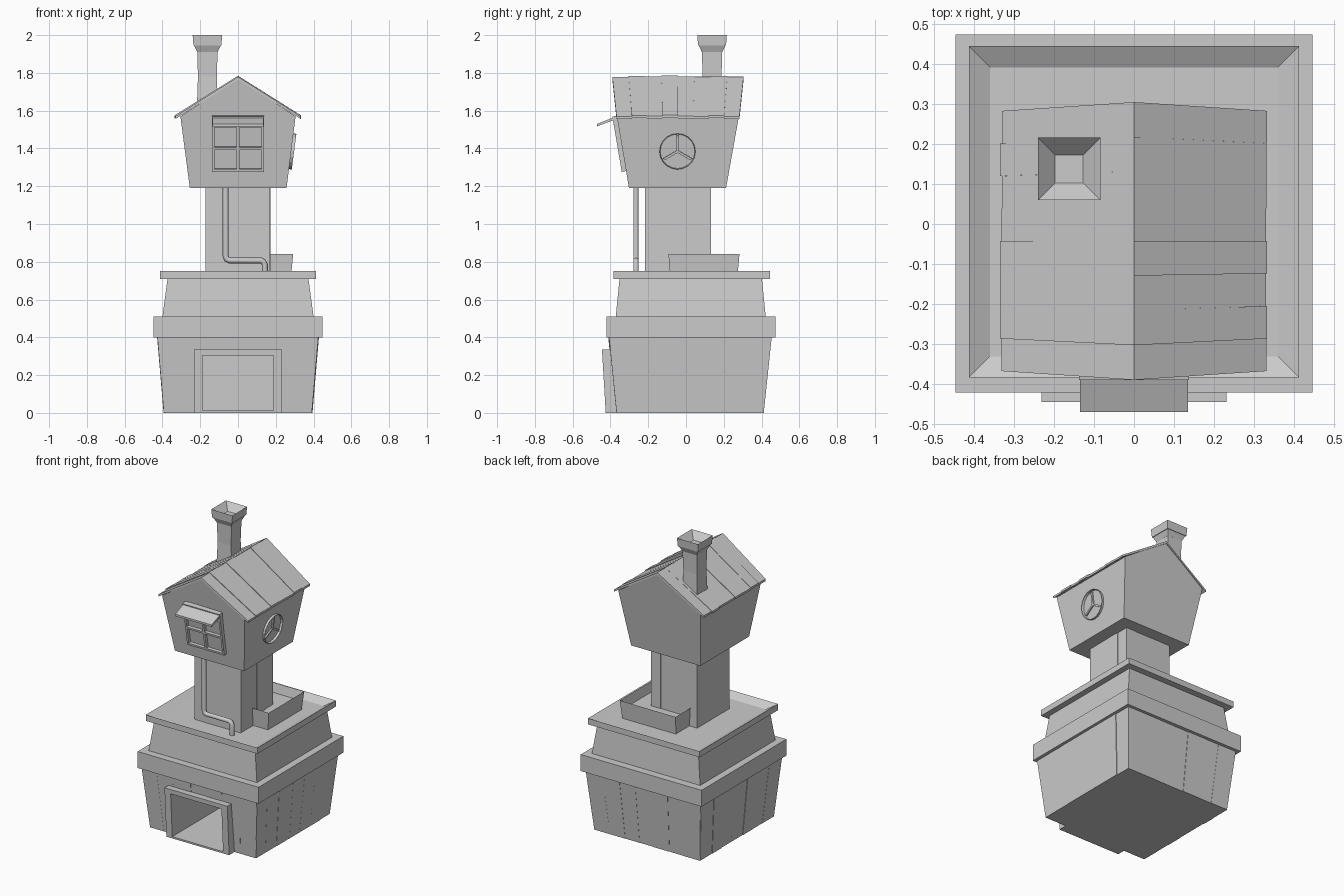
import bpy, bmesh, math, random
from mathutils import Matrix, Vector

random.seed(4)
if "Cube" in bpy.data.objects:
    bpy.data.objects.remove(bpy.data.objects["Cube"])

grey = bpy.data.materials.new("plain_grey")
grey.use_nodes = True
COLOUR = (0.6, 0.6, 0.6, 1)
grey.diffuse_color = COLOUR
grey.node_tree.nodes["Principled BSDF"].inputs["Base Color"].default_value = COLOUR


def finish(name, bm, matrix=None):
    if matrix:
        bm.transform(matrix)
    bmesh.ops.recalc_face_normals(bm, faces=bm.faces)
    mesh = bpy.data.meshes.new(name)
    bm.to_mesh(mesh)
    bm.free()
    mesh.materials.append(grey)
    obj = bpy.data.objects.new(name, mesh)
    bpy.context.collection.objects.link(obj)
    return obj


def corners(rect, z):
    x0, x1, y0, y1 = rect
    return [Vector(p) for p in ((x0, y0, z), (x1, y0, z), (x1, y1, z), (x0, y1, z))]


def add_hexa(bm, low, high):
    """Closed solid between two four-cornered rings; returns its top face."""
    a = [bm.verts.new(p) for p in low]
    b = [bm.verts.new(p) for p in high]
    bm.faces.new(a[::-1])
    for i in range(4):
        j = (i + 1) % 4
        bm.faces.new((a[i], a[j], b[j], b[i]))
    return bm.faces.new(b)


def sink(bm, face, rim, depth, direction=Vector((0, 0, -1))):
    """Inset a cap and push it in to hollow the solid."""
    bm.normal_update()
    bmesh.ops.inset_region(bm, faces=[face], thickness=rim, use_even_offset=True)
    bmesh.ops.translate(bm, verts=face.verts[:], vec=direction * depth)


def block(name, low, z0, z1, high=None, rim=0, depth=0, matrix=None):
    bm = bmesh.new()
    top = add_hexa(bm, corners(low, z0), corners(high or low, z1))
    if rim:
        sink(bm, top, rim, depth)
    return finish(name, bm, matrix)


def boards(name, low, z0, high, z1, count):
    """Uneven upright boards around a tapered tower."""
    bm = bmesh.new()
    a, b = corners(low, z0), corners(high, z1)
    for s in range(4):
        e = (s + 1) % 4
        along = (a[e] - a[s]).normalized()
        out = Vector((along.y, -along.x, 0))
        cuts = [0] + [(i + random.uniform(-.15, .15)) / count for i in range(1, count)] + [1]
        for t0, t1 in zip(cuts, cuts[1:]):
            push = out * random.uniform(0, .005)
            back = out * -.012
            p0, p1 = a[s].lerp(a[e], t0), a[s].lerp(a[e], t1)
            q0, q1 = b[s].lerp(b[e], t0), b[s].lerp(b[e], t1)
            add_hexa(bm, (p0 + push, p1 + push, p1 + back, p0 + back),
                     (q0 + push, q1 + push, q1 + back, q0 + back))
    return finish(name, bm)


def carve(cutter, targets):
    """Cut a shape out of several parts, then discard the cutter."""
    cutter.hide_render = True
    for obj in targets:
        mod = obj.modifiers.new("opening", 'BOOLEAN')
        mod.object, mod.operation, mod.solver = cutter, 'DIFFERENCE', 'EXACT'
        mod.use_self = True
    bpy.context.view_layer.update()
    graph = bpy.context.evaluated_depsgraph_get()
    for obj in targets:
        mesh = bpy.data.meshes.new_from_object(obj.evaluated_get(graph))
        obj.modifiers.clear()
        obj.data = mesh
    bpy.data.objects.remove(cutter)


# Base with boarded walls and a deep doorway
base_low, base_high = (-.39, .39, -.367, .407), (-.425, .425, -.408, .45)
shrink = lambda r, d: (r[0] + d, r[1] - d, r[2] + d, r[3] - d)
core = block("base_core", shrink(base_low, .004), 0, .41, shrink(base_high, .004))
cladding = boards("base_boards", base_low, 0, base_high, .41, 7)
frame = block("door_frame", (-.232, .232, -.425, -.35), 0, .335, (-.232, .232, -.445, -.35))
carve(block("door_cutter", (-.188, .188, -.6, .33), .012, .305), [core, cladding, frame])

# Stepped ledges and sunken deck
block("lower_ledge", (-.447, .447, -.421, .474), .40, .51)
block("upper_tier", (-.4, .4, -.372, .422), .51, .71, (-.373, .373, -.352, .402))
block("deck", (-.413, .413, -.384, .445), .71, .75, rim=.053, depth=.03)

# Boarded column
column = (-.168, .168, -.213, .128)
block("column_core", shrink(column, .004), .715, 1.2)
boards("column_boards", column, .715, column, 1.2, 4)

# Planter wrapping the column corner
block("planter", (-.115, .28, -.083, .272), .718, .84, (-.122, .292, -.093, .283), rim=.014, depth=.06)

# Drain pipe
curve = bpy.data.curves.new("drain_pipe", 'CURVE')
curve.dimensions = '3D'
curve.bevel_depth, curve.bevel_resolution, curve.use_fill_caps = .016, 1, True
path = [(-.065, 1.2), (-.065, .83), (-.06, .814), (-.045, .807),
        (.12, .807), (.135, .8), (.142, .785), (.142, .718)]
spline = curve.splines.new('POLY')
spline.points.add(len(path) - 1)
for point, (x, z) in zip(spline.points, path):
    point.co = (x, -.265, z, 1)
curve.materials.append(grey)
bpy.context.collection.objects.link(bpy.data.objects.new("drain_pipe", curve))

# House: flared walls with gables
bm = bmesh.new()
low = [bm.verts.new(p) for p in corners((-.255, .257, -.302, .212), 1.19)]
eave = [bm.verts.new(p) for p in corners((-.305, .305, -.366, .28), 1.57)]
ridge = [bm.verts.new((0, y, 1.77)) for y in (-.386, .3)]
bm.faces.new(low[::-1])
for i in (1, 3):
    j = (i + 1) % 4
    bm.faces.new((low[i], low[j], eave[j], eave[i]))
bm.faces.new((low[0], low[1], eave[1], ridge[0], eave[0]))
bm.faces.new((low[2], low[3], eave[3], ridge[1], eave[2]))
bm.faces.new((eave[1], eave[2], ridge[1], ridge[0]))
bm.faces.new((eave[3], eave[0], ridge[0], ridge[1]))
house = finish("house_walls", bm)

# Roof boards on both slopes
bm = bmesh.new()
COUNT = 8
for side in (-1, 1):
    for i in range(COUNT):
        t0, t1 = i / COUNT, (i + 1) / COUNT
        lift = random.uniform(-.003, .003)
        reach = .333 + random.uniform(-.003, .003)
        row = lambda x, z, y0, y1: [Vector((x, y0 + (y1 - y0) * t, z + lift)) for t in (t0, t1)]
        top = row(0, 1.782, -.39, .305)
        end = row(side * reach, 1.573, -.368, .283)
        ring = [top[0], top[1], end[1], end[0]]
        add_hexa(bm, [p - Vector((0, 0, .014)) for p in ring], ring)
finish("roof", bm)

# Chimney
cx, cy = -.162, .138
square = lambda h: (cx - h, cx + h, cy - h, cy + h)
block("chimney_foot", square(.058), 1.55, 1.78, square(.05))
block("chimney_shaft", square(.05), 1.78, 1.92, square(.054))
block("chimney_collar", square(.054), 1.91, 1.945, square(.07))
block("chimney_cap", square(.074), 1.945, 2.0, square(.078), rim=.043, depth=.045)

# Front window, tilted with the wall
tilt = Matrix.Translation((0, -.342, 1.43)) @ Matrix.Rotation(.168, 4, 'X')
bars = bmesh.new()
for x0, x1, z0, z1 in ((-.137, -.124, -.152, .145), (.124, .137, -.152, .145), (-.007, .007, -.14, .09),
                       (-.124, .124, -.152, -.138), (-.124, .124, -.034, -.02),
                       (-.124, .124, .085, .145)):
    add_hexa(bars, corners((x0, x1, -.024, .01), z0), corners((x0, x1, -.024, .01), z1))
finish("window_frame", bars, tilt)
block("window_panes", (-.13, .13, -.005, .01), -.145, .1, matrix=tilt)

# Awning over the front window
bm = bmesh.new()
side_view = [(-.365, 1.572), (-.47, 1.53), (-.47, 1.517), (-.365, 1.557)]
add_hexa(bm, [(-.135, y, z) for y, z in side_view], [(.135, y, z) for y, z in side_view])
finish("awning", bm)

# Round side window: hollow rim with three spokes
lean = Matrix.Translation((.281, -.045, 1.385)) @ Matrix.Rotation(math.pi / 2 + .131, 4, 'Y')


def disc(name, radius, z0, z1, rim=0, depth=0):
    bm = bmesh.new()
    bmesh.ops.create_cone(bm, cap_ends=True, segments=20, radius1=radius, radius2=radius,
                          depth=z1 - z0, matrix=Matrix.Translation((0, 0, (z0 + z1) / 2)))
    if rim:
        cap = max(bm.faces, key=lambda f: f.calc_center_median().z)
        sink(bm, cap, rim, depth)
    return finish(name, bm, lean)


carve(disc("round_cutter", .09, -.1, .1), [house])
disc("round_window_rim", .095, -.07, .016, .015, .07)
for k in range(3):
    spoke = lean @ Matrix.Rotation(math.pi + k * math.tau / 3, 4, 'Z')
    block("round_window_spoke", (0, .084, -.006, .006), -.008, .01, matrix=spoke)
